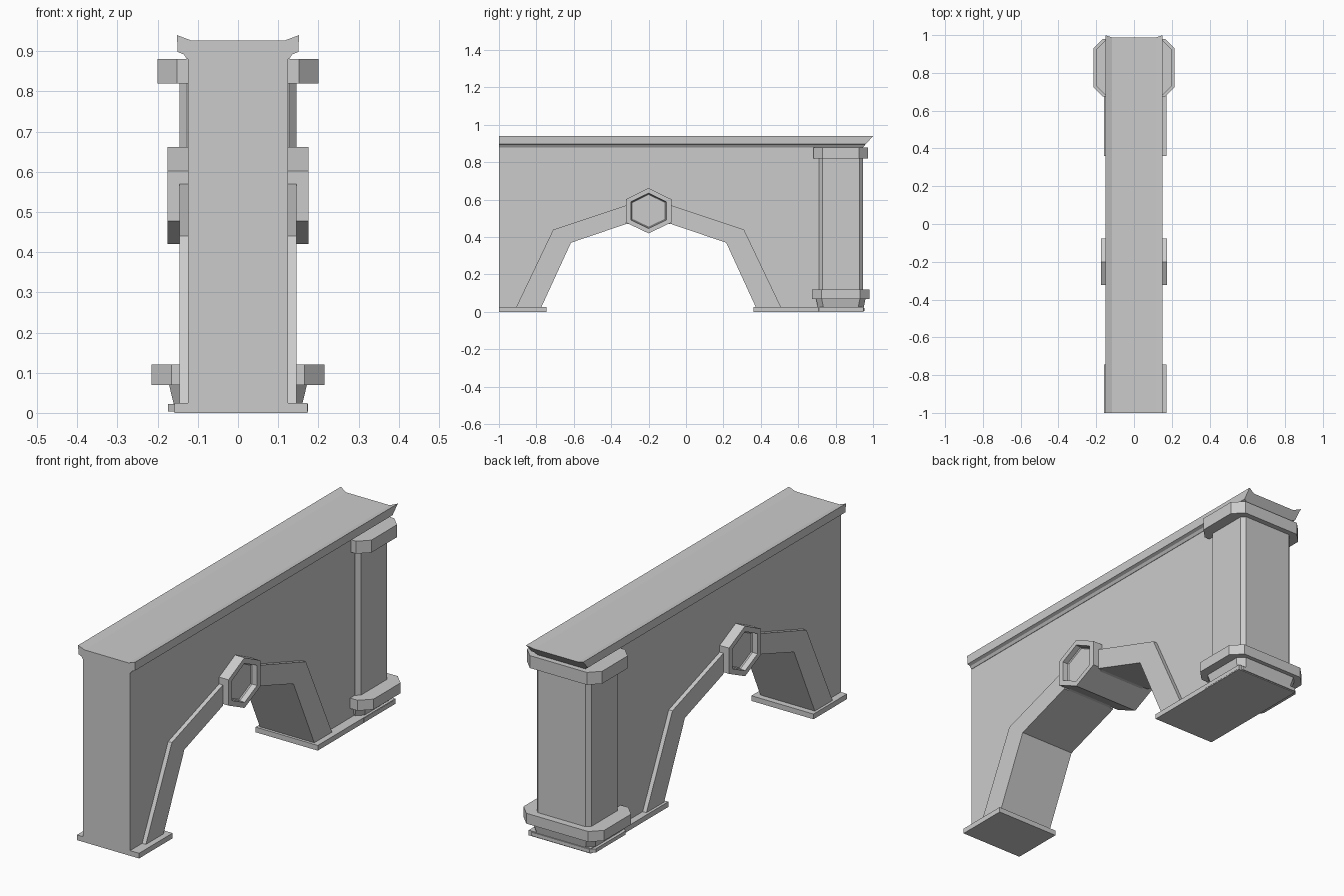
import bpy, bmesh

if "Cube" in bpy.data.objects:
    bpy.data.objects.remove(bpy.data.objects["Cube"])


def finish(name, bm):
    bmesh.ops.remove_doubles(bm, verts=bm.verts, dist=1e-5)
    bmesh.ops.recalc_face_normals(bm, faces=bm.faces)
    mesh = bpy.data.meshes.new(name)
    bm.to_mesh(mesh)
    bm.free()
    obj = bpy.data.objects.new(name, mesh)
    bpy.context.collection.objects.link(obj)
    return obj


def loft(name, loops):
    """Closed solid through rings of equal point count."""
    bm = bmesh.new()
    rings = [[bm.verts.new(p) for p in ring] for ring in loops]
    for a, b in zip(rings, rings[1:]):
        for i in range(len(a)):
            j = (i + 1) % len(a)
            bm.faces.new((a[i], a[j], b[j], b[i]))
    bm.faces.new(rings[0])
    bm.faces.new(rings[-1])
    return finish(name, bm)


def prism_x(name, yz, x):
    return loft(name, [[(s * x, y, z) for y, z in yz] for s in (-1, 1)])


def octagon(hx, y0, y1, c, z):
    """Chamfered rectangle ring at height z."""
    return [(-hx + c, y0, z), (hx - c, y0, z), (hx, y0 + c, z), (hx, y1 - c, z),
            (hx - c, y1, z), (-hx + c, y1, z), (-hx, y1 - c, z), (-hx, y0 + c, z)]


def slab(name, x0, x1, y0, y1, z0, z1):
    return loft(name, [[(x0, y0, z), (x1, y0, z), (x1, y1, z), (x0, y1, z)] for z in (z0, z1)])


AY = -0.2   # arch centre line
inner = [(0.585, 0.0), (0.415, 0.37), (0.12, 0.47)]
outer = [(0.72, 0.0), (0.51, 0.44), (0.12, 0.57)]

# Wall with the arched opening
arch = [(AY - d, z) for d, z in inner] + [(AY + d, z) for d, z in reversed(inner)]
prism_x("wall", [(-1, 0)] + arch + [(0.94, 0), (0.94, 0.9), (-1, 0.9)], 0.125)

# Raised band on each half of the arch
for side, s in (("front", -1), ("back", 1)):
    band = [(AY + s * d, z) for d, z in inner + outer[::-1]]
    prism_x("arch_band_" + side, band, 0.145)

# Hexagonal keystone with a recessed face on both sides
hexagon = [(0, 0.122), (0.122, 0.062), (0.122, -0.062), (0, -0.12), (-0.122, -0.062), (-0.122, 0.062)]


def hex_ring(x, k):
    return [(x, AY + y * k, 0.54 + z * k) for y, z in hexagon]


half = [(0.145, 0.72), (0.15, 0.76), (0.175, 0.78), (0.175, 1.0)]
loft("keystone", [hex_ring(-x, k) for x, k in half] + [hex_ring(x, k) for x, k in half[::-1]])

# Foot slabs
slab("front_foot", -0.158, 0.173, -1, -0.745, 0, 0.025)
slab("back_foot", -0.158, 0.173, 0.36, 0.95, 0, 0.025)

# End column: foot, tapered base, lower ring, shaft, capital
loft("column_foot", [octagon(0.174, 0.69, 0.955, 0.02, z) for z in (0.004, 0.022)])
loft("column_base", [octagon(0.16, 0.705, 0.95, 0.03, 0.022), octagon(0.172, 0.695, 0.96, 0.03, 0.072)])
loft("column_ring", [octagon(0.215, 0.675, 0.98, 0.05, z) for z in (0.07, 0.12)])
loft("column_shaft", [octagon(0.146, 0.71, 0.946, 0.019, z) for z in (0.1, 0.86)])
loft("column_capital", [octagon(0.2, 0.682, 0.972, 0.048, z) for z in (0.82, 0.88)])

# Cornice with raised lips and a slanted back end
side = [(0.127, 0.88), (0.135, 0.892), (0.15, 0.898), (0.152, 0.94), (0.117, 0.927)]
profile = side + [(-x, z) for x, z in reversed(side)]
loft("cornice", [[(x, -1, z) for x, z in profile],
                 [(x, 0.946 + (z - 0.88) * 0.9, z) for x, z in profile]])
